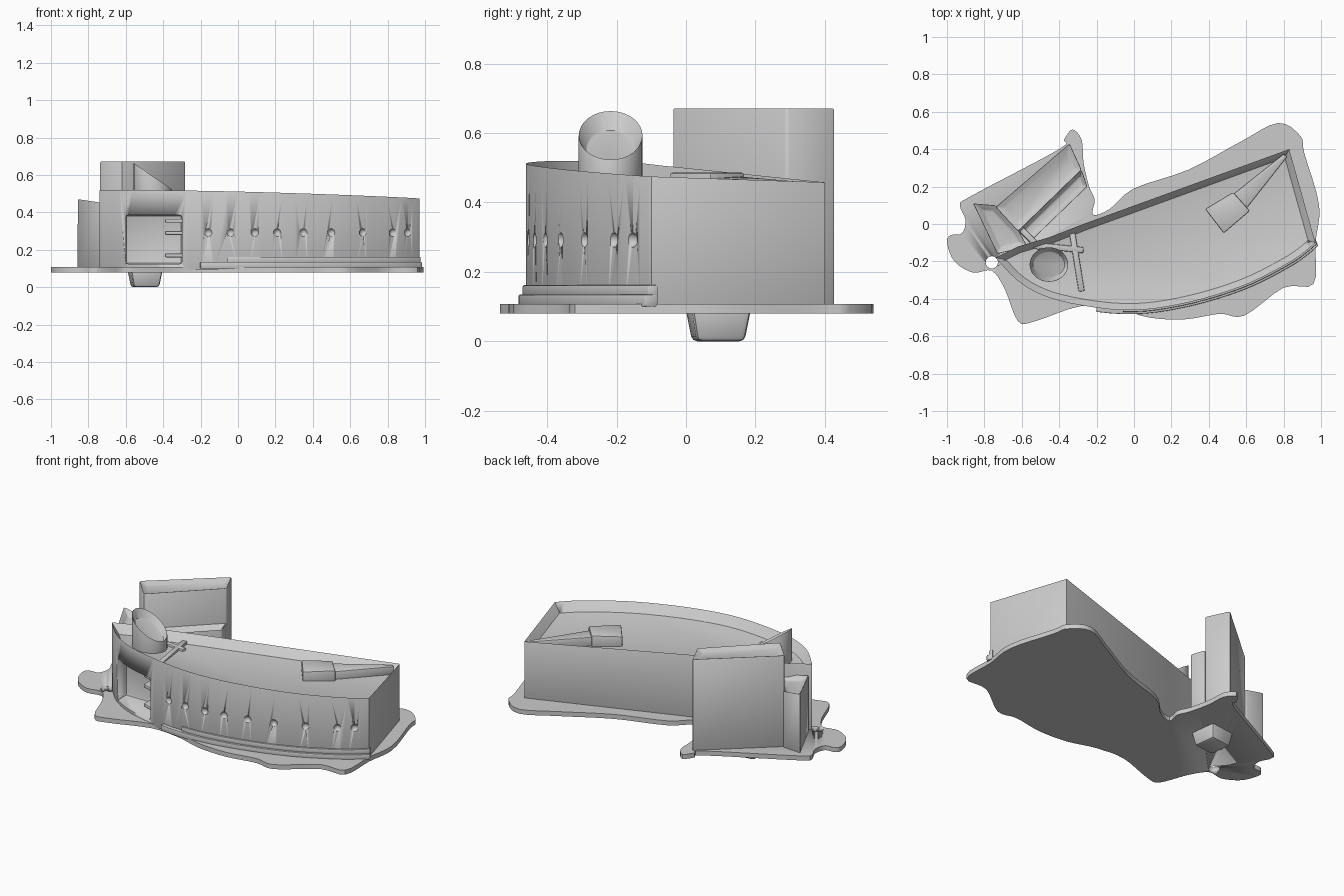
import bpy, bmesh, math
from mathutils import Vector, Matrix

if "Cube" in bpy.data.objects:
    bpy.data.objects.remove(bpy.data.objects["Cube"])


def finish(name, bm, bevel=0.0):
    bmesh.ops.recalc_face_normals(bm, faces=bm.faces[:])
    me = bpy.data.meshes.new(name)
    bm.to_mesh(me)
    bm.free()
    ob = bpy.data.objects.new(name, me)
    bpy.context.collection.objects.link(ob)
    bpy.context.view_layer.objects.active = ob
    ob.select_set(True)
    if bevel:
        m = ob.modifiers.new("soft_edges", 'BEVEL')
        m.width, m.segments, m.limit_method = bevel, 2, 'ANGLE'
        m.angle_limit = math.radians(40)
        bpy.ops.object.modifier_apply(modifier=m.name)
    bpy.ops.object.shade_smooth_by_angle(angle=math.radians(35))
    ob.select_set(False)
    return ob


def prism(name, pts, z0, top, rim=0.0, depth=0.0, bevel=0.008):
    """Extruded outline; top is a height or f(x, y); rim leaves a parapet."""
    f = top if callable(top) else (lambda x, y: top)
    bm = bmesh.new()
    lo = [bm.verts.new((x, y, z0)) for x, y in pts]
    hi = [bm.verts.new((x, y, f(x, y))) for x, y in pts]
    n = len(pts)
    bm.faces.new(lo)
    cap = bm.faces.new(hi)
    for i in range(n):
        j = (i + 1) % n
        bm.faces.new((lo[i], lo[j], hi[j], hi[i]))
    bmesh.ops.recalc_face_normals(bm, faces=bm.faces[:])
    if rim:
        bmesh.ops.inset_region(bm, faces=[cap], thickness=rim, use_even_offset=True)
        for v in cap.verts:
            v.co.z -= depth
    return finish(name, bm, bevel)


def smooth(pts, closed=False, steps=5):
    """Catmull-Rom curve through the points."""
    n, out = len(pts), []
    P = [Vector(p) for p in pts]
    get = (lambda i: P[i % n]) if closed else (lambda i: P[min(max(i, 0), n - 1)])
    for i in range(n if closed else n - 1):
        a, b, c, d = (get(i + k) for k in (-1, 0, 1, 2))
        for s in range(steps):
            t = s / steps
            p = 0.5 * (2*b + (c - a)*t + (2*a - 5*b + 4*c - d)*t*t + (3*b - a - 3*c + d)*t**3)
            out.append((p.x, p.y))
    if not closed:
        out.append(tuple(P[-1]))
    return out


def cut(ob, cutter):
    cutter.hide_render = True
    m = ob.modifiers.new("cut", 'BOOLEAN')
    m.object, m.operation, m.solver = cutter, 'DIFFERENCE', 'EXACT'
    bpy.context.view_layer.objects.active = ob
    ob.select_set(True)
    bpy.ops.object.modifier_apply(modifier=m.name)
    ob.select_set(False)
    bpy.data.objects.remove(cutter)


# irregular ground slab with a small hole
slab = [(-1, -.10), (-.96, -.20), (-.86, -.26), (-.76, -.25), (-.69, -.35), (-.62, -.52),
        (-.53, -.52), (-.29, -.44), (-.10, -.45), (.08, -.50), (.27, -.51), (.46, -.48),
        (.59, -.49), (.80, -.34), (.96, -.32), (.97, -.1), (.99, .1), (.91, .38), (.89, .47),
        (.77, .54), (.57, .44), (.29, .29), (0, .19), (-.13, .08), (-.22, .05), (-.21, .13),
        (-.24, .20), (-.27, .33), (-.28, .45), (-.33, .505), (-.375, .45), (-.40, .40),
        (-.87, .15), (-.93, .10), (-.90, .02), (-.92, -.05), (-.98, -.06)]
ground = prism("ground_slab", smooth(slab, True, 4), .08, .108, bevel=0)
bm = bmesh.new()
bmesh.ops.create_cone(bm, cap_ends=True, segments=16, radius1=.033, radius2=.033, depth=.3,
                      matrix=Matrix.Translation((-.76, -.205, .1)))
cut(ground, finish("hole_cutter", bm))

# curved main building with sloping parapet
front = smooth([(-.74, -.18), (-.60, -.32), (-.40, -.41), (-.06, -.46), (.24, -.43),
                (.57, -.335), (.84, -.20), (.97, -.10)])
wall_top = lambda x, y: .493 - .023 * x - .04 * y
hall = prism("main_hall", front + [(.83, .40), (-.27, .0), (-.45, -.07), (-.62, -.12)],
             .095, wall_top, .035, .055, .006)


def front_y(x):
    for (x0, y0), (x1, y1) in zip(front, front[1:]):
        if x0 <= x <= x1:
            return y0 + (y1 - y0) * (x - x0) / (x1 - x0)
    return front[-1][1]


# entrance recess and window dimples
cut(hall, prism("recess_cutter", [(-.60, -.7), (-.30, -.7), (-.30, -.24), (-.60, -.24)],
                .125, .385, bevel=.012))
bm = bmesh.new()
for x in (-.16, -.04, .09, .21, .35, .5, .67, .83, .91):
    bmesh.ops.create_uvsphere(bm, u_segments=12, v_segments=8, radius=.022,
                              matrix=Matrix.Translation((x, front_y(x) - .006, .292)))
cut(hall, finish("window_cutter", bm))

# ledges inside the recess
for i, (z0, z1) in enumerate(((.16, .18), (.28, .30), (.345, .365))):
    prism(f"recess_ledge_{i}", [(-.39, -.37), (-.29, -.40), (-.29, -.23), (-.39, -.23)],
          z0, z1, bevel=.005)

# flared foot and thin groove lip along the front
run = [p for p in front if p[0] > -.26]


def strip(name, grow, z0, z1, start):
    r = [p for p in run if p[0] > start]
    outer = []
    for i, p in enumerate(r):
        a, b = r[max(i - 1, 0)], r[min(i + 1, len(r) - 1)]
        d = Vector((b[0] - a[0], b[1] - a[1])).normalized()
        outer.append((p[0] + d.y * grow, p[1] - d.x * grow))
    inner = [(x, y + .02) for x, y in reversed(r)]
    prism(name, outer + inner, z0, z1, bevel=.004)


strip("front_foot", .022, .10, .135, -.26)
strip("front_lip", .010, .13, .162, -.12)

# rooftop box and the ridge running to the back corner
prism("roof_box", [(.38, .08), (.48, -.05), (.62, .07), (.53, .17)], .40, .486)
prism("roof_ridge", [(.53, .16), (.60, .08), (.82, .36), (.80, .375)], .40,
      lambda x, y: .475 - .07 * (x - .53))

# tall tower with recessed top
prism("tower", [(-.74, .09), (-.62, -.04), (-.28, .29), (-.345, .43)], .095, .675, .028, .022)
# lower strip beside the tower
prism("tower_side_strip", [(-.62, -.04), (-.56, -.10), (-.25, .20), (-.28, .29)],
      .095, .46, .02, .03)
# low wing to the left of the tower
prism("left_wing", [(-.86, .11), (-.73, -.16), (-.57, -.12), (-.62, -.03), (-.74, .10)], .095,
      lambda x, y: .475 - .15 * max(0, x + .86), .03, .03)
# crossing parapets around the drum
for i, (a, b) in enumerate((((-.60, -.03), (-.50, -.13)), ((-.56, -.11), (-.27, -.14)),
                            ((-.33, -.05), (-.28, -.36)))):
    d = Vector((b[0] - a[0], b[1] - a[1])).normalized() * .016
    prism(f"roof_divider_{i}", [(a[0] - d.y, a[1] + d.x), (a[0] + d.y, a[1] - d.x),
                                (b[0] + d.y, b[1] - d.x), (b[0] - d.y, b[1] + d.x)],
          .38, .465, bevel=.006)

# slant-cut drum with dished top
drum = [(-.455 + .103 * math.cos(i * math.pi / 16), -.217 + .092 * math.sin(i * math.pi / 16))
        for i in range(32)]
prism("slanted_drum", drum, .39, lambda x, y: .595 - .68 * (x + .455), .022, .045, .01)

# small tapered knob under the slab
bm = bmesh.new()
bmesh.ops.create_cone(bm, cap_ends=True, segments=4, radius1=.098, radius2=.122, depth=.095,
                      matrix=Matrix.Translation((-.497, .093, .0475)) @
                      Matrix.Rotation(math.radians(52), 4, 'Z'))
finish("under_knob", bm, .015)
